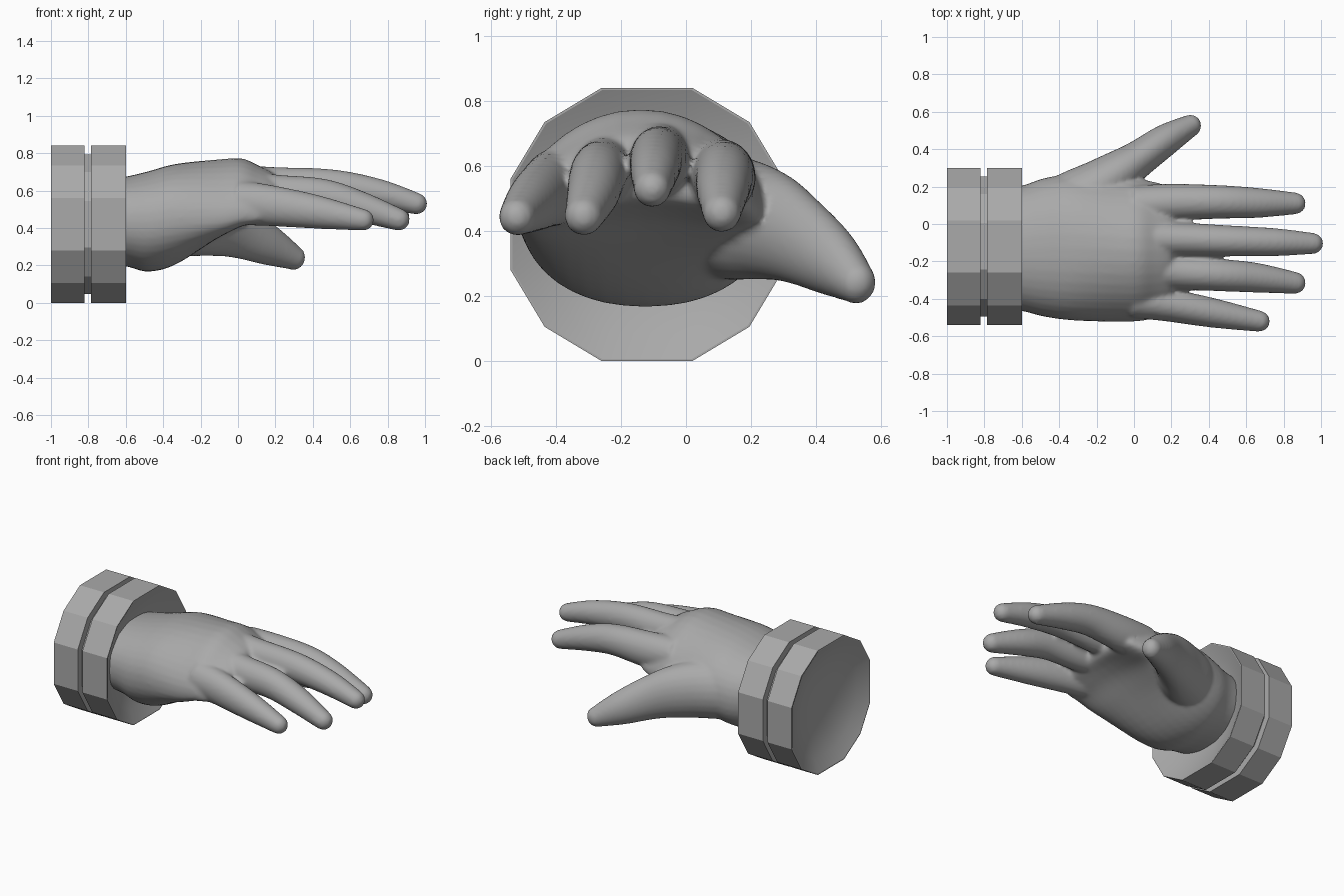
import bpy, bmesh, math
from mathutils import Vector

if "Cube" in bpy.data.objects:
    bpy.data.objects.remove(bpy.data.objects["Cube"])

grey = bpy.data.materials.new("grey")
grey.diffuse_color = (0.4, 0.4, 0.4, 1)
grey.use_nodes = True
grey.node_tree.nodes["Principled BSDF"].inputs["Base Color"].default_value = grey.diffuse_color


def make_object(name, bm):
    bmesh.ops.recalc_face_normals(bm, faces=bm.faces)
    mesh = bpy.data.meshes.new(name)
    bm.to_mesh(mesh)
    bm.free()
    mesh.materials.append(grey)
    ob = bpy.data.objects.new(name, mesh)
    bpy.context.collection.objects.link(ob)
    return ob


def bridge(bm, a, b):
    for i in range(len(a)):
        j = (i + 1) % len(a)
        bm.faces.new((a[i], a[j], b[j], b[i]))


def catmull(p, steps=5):
    """Smooth list of tuples passing through every control tuple."""
    out = []
    for i in range(len(p) - 1):
        q = [p[max(i - 1, 0)], p[i], p[i + 1], p[min(i + 2, len(p) - 1)]]
        for s in range(steps):
            t = s / steps
            out.append(tuple(0.5 * (2 * b + (c - a) * t + (2 * a - 5 * b + 4 * c - d) * t * t
                                    + (3 * b - a - 3 * c + d) * t ** 3) for a, b, c, d in zip(*q)))
    return out + [p[-1]]


def limb(bm, points, rounded=True, upright=False, n=24, power=1.0):
    """Closed tube through (x, y, z, half width, half height, arch)."""
    rows = catmull([tuple(p) + (0,) * (6 - len(p)) for p in points])
    cen = [Vector(r[:3]) for r in rows]
    rings = []
    for i, r in enumerate(rows):
        t = (cen[min(i + 1, len(cen) - 1)] - cen[max(i - 1, 0)]).normalized()
        if upright:
            t = Vector((1, 0, 0))
        rings.append((cen[i], t, r[3], r[4], r[5]))
    if rounded:
        c, t, w, h, a = rings[-1]
        for k in (0.35, 0.65, 0.88, 0.98):
            f = math.sqrt(1 - k * k)
            rings.append((c + t * k * w, t, w * f, h * f, a))
    prev = first = None
    for c, t, w, h, a in rings:
        side = Vector((0, 0, 1)).cross(t).normalized()
        up = t.cross(side)
        ring = []
        for i in range(n):
            u = math.cos(math.tau * i / n)
            v = math.sin(math.tau * i / n)
            u = math.copysign(abs(u) ** power, u)
            v = math.copysign(abs(v) ** power, v)
            ring.append(bm.verts.new(c + side * u * w + up * (v * h - a * u * u)))
        if prev:
            bridge(bm, prev, ring)
        else:
            first = ring
        prev = ring
    bm.faces.new(first)
    bm.faces.new(prev)


# Hand: palm, four fingers and thumb fused into one smooth skin
bm = bmesh.new()
limb(bm, [(-0.76, -0.13, 0.43, 0.31, 0.22, 0), (-0.6, -0.13, 0.435, 0.335, 0.24, 0),
          (-0.48, -0.125, 0.435, 0.37, 0.268, 0), (-0.33, -0.125, 0.475, 0.39, 0.268, 0.02),
          (-0.1, -0.135, 0.56, 0.388, 0.207, 0.1), (0.02, -0.14, 0.60, 0.38, 0.172, 0.125),
          (0.11, -0.14, 0.60, 0.365, 0.135, 0.13), (0.19, -0.14, 0.592, 0.34, 0.10, 0.11),
          (0.215, -0.14, 0.588, 0.31, 0.065, 0.1)],
     rounded=False, upright=True, n=40, power=0.92)
fingers = [
    [(0.0, 0.10, 0.57, 0.105, 0.115), (0.2, 0.115, 0.565, 0.1, 0.115), (0.45, 0.118, 0.565, 0.09, 0.098),
     (0.65, 0.113, 0.523, 0.081, 0.083), (0.86, 0.11, 0.455, 0.059, 0.06)],
    [(0.0, -0.08, 0.63, 0.105, 0.11), (0.2, -0.08, 0.618, 0.092, 0.108), (0.5, -0.09, 0.62, 0.083, 0.094),
     (0.75, -0.097, 0.585, 0.075, 0.078), (0.955, -0.104, 0.53, 0.057, 0.058)],
    [(0.0, -0.23, 0.60, 0.105, 0.11), (0.2, -0.255, 0.578, 0.095, 0.108), (0.45, -0.272, 0.567, 0.087, 0.097),
     (0.65, -0.287, 0.515, 0.08, 0.083), (0.86, -0.315, 0.445, 0.059, 0.06)],
    [(0.0, -0.40, 0.535, 0.105, 0.12), (0.17, -0.43, 0.52, 0.09, 0.11), (0.42, -0.475, 0.486, 0.079, 0.09),
     (0.67, -0.52, 0.443, 0.057, 0.058)],
]
thumb = [(-0.62, 0.0, 0.43, 0.14, 0.17), (-0.3, 0.13, 0.44, 0.165, 0.19), (-0.12, 0.25, 0.42, 0.128, 0.172),
         (0.02, 0.345, 0.375, 0.1, 0.142), (0.17, 0.45, 0.305, 0.085, 0.108), (0.30, 0.525, 0.24, 0.06, 0.066)]
for path in fingers + [thumb]:
    limb(bm, path)
hand = make_object("hand", bm)
remesh = hand.modifiers.new("fuse", 'REMESH')
remesh.mode = 'VOXEL'
remesh.voxel_size = 0.012
remesh.use_smooth_shade = True
soften = hand.modifiers.new("soften", 'SMOOTH')
soften.factor = 0.5
soften.iterations = 7

# Cuff: twelve-sided band with a groove and a shallow hollow at both ends
quarter = [(0.42, 0.14), (0.315, 0.315), (0.14, 0.42)]
outline = quarter + [(-y, z) for y, z in reversed(quarter)]
outline += [(-y, -z) for y, z in outline]
profile = [(-0.7, 0.2), (-0.685, 0.5), (-0.64, 0.8), (-0.6, 0.985), (-0.6, 1),
           (-0.785, 1), (-0.785, 0.89), (-0.82, 0.89), (-0.82, 1), (-1, 1),
           (-1, 0.98), (-0.955, 0.8), (-0.915, 0.5), (-0.9, 0.2)]
bm = bmesh.new()
rings = [[bm.verts.new((x, -0.12 + y * s, 0.42 + z * s)) for y, z in outline] for x, s in profile]
for a, b in zip(rings, rings[1:]):
    bridge(bm, a, b)
bm.faces.new(rings[0])
bm.faces.new(rings[-1])
for f in bm.faces:  # only the hollows are smooth
    c = f.calc_center_median()
    in_end = c.x < -0.87 or -0.72 < c.x < -0.605
    f.smooth = in_end and (c.yz - Vector((-0.12, 0.42))).length < 0.393
make_object("cuff", bm)
